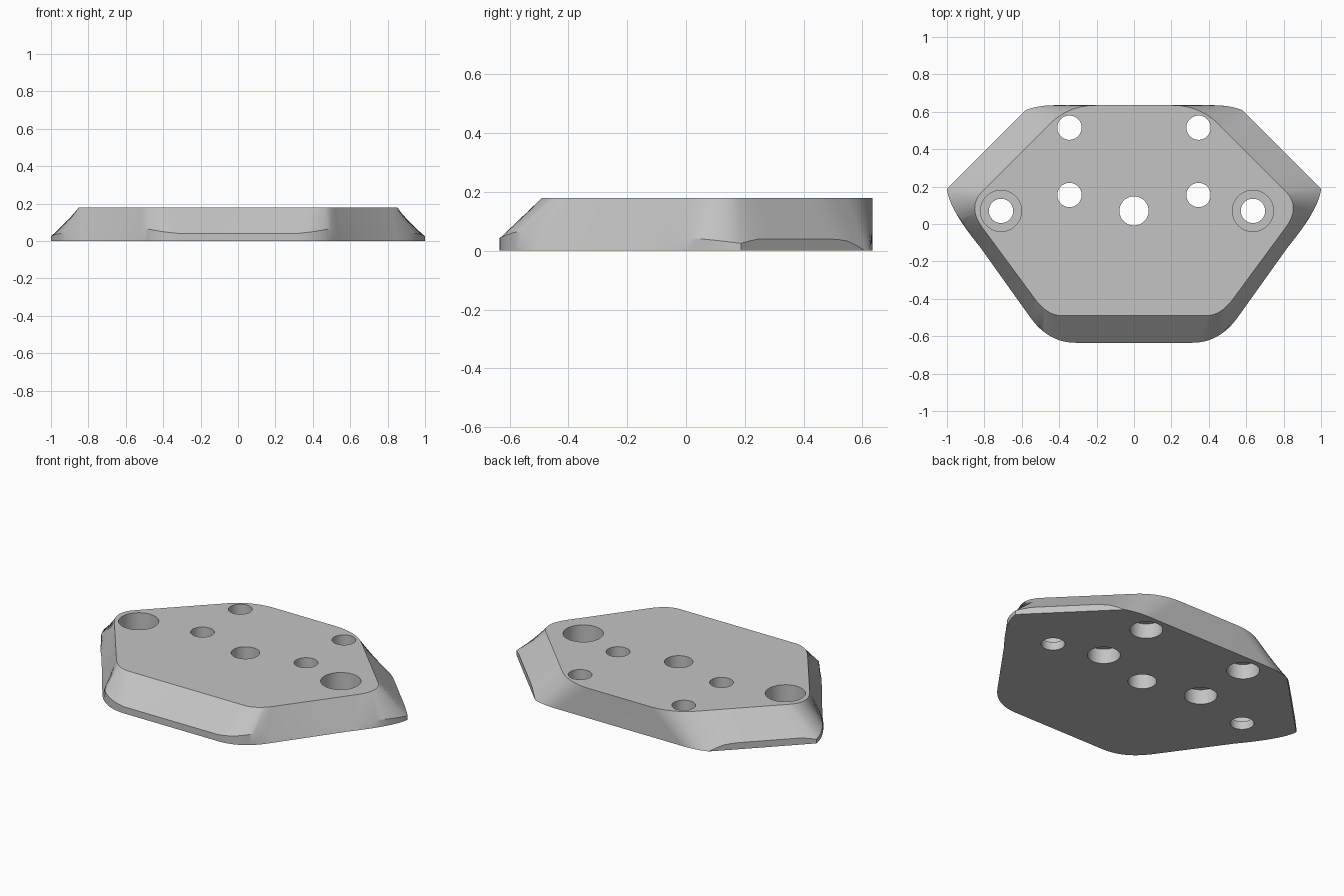
import bpy, bmesh, math
from mathutils import Vector

cube = bpy.data.objects.get("Cube")
if cube:
    bpy.data.objects.remove(cube)

HEIGHT = 0.18
STEPS = 14

grey = bpy.data.materials.new("plain grey")
grey.use_nodes = True
color = (0.55, 0.55, 0.55, 1)
grey.diffuse_color = color
grey.node_tree.nodes["Principled BSDF"].inputs["Base Color"].default_value = color


def bend(points, t):
    """Point on a quadratic curve."""
    a, b, c = (Vector(p) for p in points)
    return a * (1 - t) ** 2 + b * 2 * t * (1 - t) + c * t * t


def ramp(values, t):
    """Evenly spaced linear interpolation."""
    f = t * (len(values) - 1)
    i = min(int(f), len(values) - 2)
    return values[i] + (values[i + 1] - values[i]) * (f - i)


def make_object(name, bm):
    bmesh.ops.recalc_face_normals(bm, faces=bm.faces)
    mesh = bpy.data.meshes.new(name)
    bm.to_mesh(mesh)
    bm.free()
    obj = bpy.data.objects.new(name, mesh)
    bpy.context.collection.objects.link(obj)
    mesh.materials.append(grey)
    return obj


# Rounded corners of the left half: rim curve, base curve, lip height, lip fade
corners = [
    ([(.20, .635), (.35, .635), (.45, .535)],
     [(.42, .635), (.51, .635), (.578, .61)], [0, 0], [0, 0]),
    ([(.45, .535), (.63, .355), (.81, .175)],
     [(.578, .61), (.789, .40), (1, .187)],
     [0, .032, .04, .04, .04, .04, .04, .04, .025], [0, 0]),
    ([(.81, .175), (.893, .092), (.81, -.02)],
     [(1, .187), (.99, .08), (.823, -.123)], [.025, .04, .05], [0, 0, 1]),
    ([(.53, -.40), (.464, -.49), (.385, -.49)],
     [(.556, -.497), (.459, -.635), (.31, -.635)],
     [.06, .065, .05, .04], [1, 0, 0, 0]),
]

# Each column runs from the rim, over the lip, to the base
columns = []
for n, (rim, base, lip, fade) in enumerate(corners):
    for i in range(1 if n == 1 or n == 2 else 0, STEPS + 1):
        t = i / STEPS
        top, low = bend(rim, t), bend(base, t)
        z = ramp(lip, t)
        mid = low.lerp(top, ramp(fade, t) * z / HEIGHT)
        columns.append([(*top, HEIGHT), (*mid, z), (*low, 0)])
columns += [[(-x, y, z) for x, y, z in col] for col in reversed(columns)]

# Plate body
bm = bmesh.new()
rings = [[bm.verts.new(col[k]) for col in columns] for k in range(3)]
count = len(columns)
for upper, lower in zip(rings, rings[1:]):
    for i in range(count):
        j = (i + 1) % count
        bm.faces.new((upper[i], upper[j], lower[j], lower[i]))
bm.faces.new(rings[0])
bm.faces.new(rings[2])
bmesh.ops.remove_doubles(bm, verts=bm.verts, dist=0.0005)
plate = make_object("mounting_plate", bm)

# Stepped hole cutters: x, y, lower radius, step height, upper radius
holes = [(x, y, .09, .09, .065) for x in (-.345, .345) for y in (.155, .515)]
holes += [(x, .07, .065, .05, .11) for x in (-.711, .636)]
holes += [(0, .07, .078, .09, .078)]
bm = bmesh.new()
for x, y, r_low, step, r_up in holes:
    profile = [(r_low, -.1), (r_low, step), (r_up, step), (r_up, .3)]
    if r_low == r_up:
        profile = [profile[0], profile[-1]]
    sides = 48
    loops = [[bm.verts.new((x + r * math.cos(math.tau * i / sides),
                            y + r * math.sin(math.tau * i / sides), z))
              for i in range(sides)] for r, z in profile]
    for a, b in zip(loops, loops[1:]):
        for i in range(sides):
            j = (i + 1) % sides
            bm.faces.new((a[i], a[j], b[j], b[i]))
    bm.faces.new(loops[0])
    bm.faces.new(loops[-1])
cutter = make_object("hole_cutter", bm)
cutter.hide_render = True

# Drill the holes and shade
bpy.ops.object.select_all(action='DESELECT')
plate.select_set(True)
bpy.context.view_layer.objects.active = plate
cut = plate.modifiers.new("holes", 'BOOLEAN')
cut.operation = 'DIFFERENCE'
cut.solver = 'EXACT'
cut.object = cutter
bpy.ops.object.modifier_apply(modifier=cut.name)
bpy.data.objects.remove(cutter)
bpy.ops.object.shade_smooth_by_angle(angle=math.radians(25))
